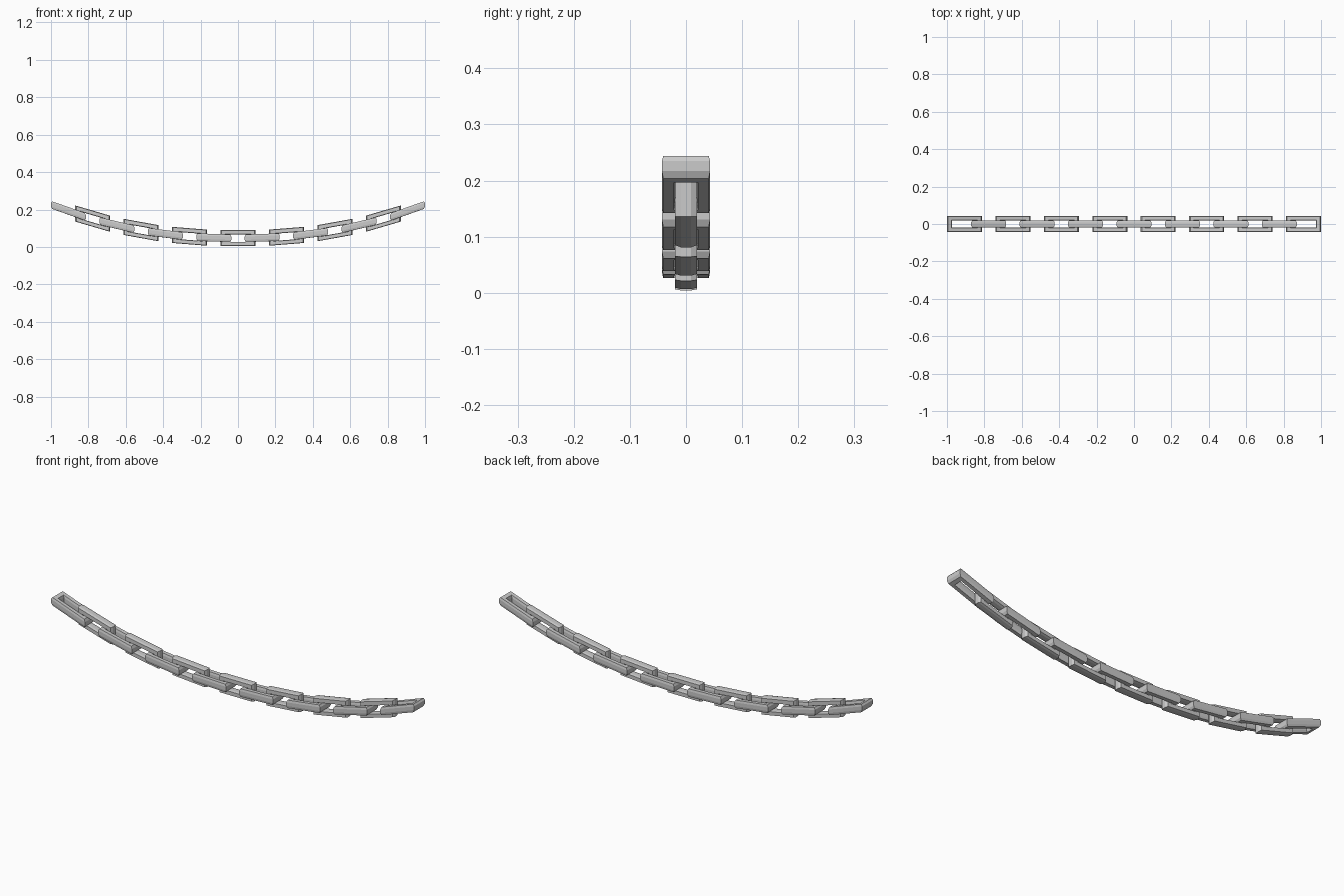
import bpy, bmesh

if "Cube" in bpy.data.objects:
    bpy.data.objects.remove(bpy.data.objects["Cube"])

COUNT, PITCH = 15, 0.1295
HALF_X, HALF_W = 0.0785, 0.0305   # centreline of the bars

# bar section: (offset along length, offset across width, depth)
SECTION = [(0.015, 0.0125, -0.009), (0.015, 0.0125, 0.009),
           (0.009, 0.0100, 0.020), (-0.009, -0.0090, 0.020),
           (-0.012, -0.0115, 0.009), (-0.012, -0.0115, -0.009),
           (-0.009, -0.0090, -0.020), (0.009, 0.0100, -0.020)]


def sag(x):
    return 0.046 + 0.18 * abs(x) ** 2.2


def make_link(name, cx, upright):
    bm = bmesh.new()
    rings = []
    # sweep the section round the four mitred corners
    for sx, sw in ((1, 1), (-1, 1), (-1, -1), (1, -1)):
        ring = []
        for du, dw, v in SECTION:
            x = cx + sx * (HALF_X + du)
            w = sw * (HALF_W + dw)
            y, z = (v, w) if upright else (w, v)
            ring.append(bm.verts.new((x, y, z + sag(x))))
        rings.append(ring)
    n = len(SECTION)
    for i in range(4):
        a, b = rings[i], rings[(i + 1) % 4]
        for j in range(n):
            k = (j + 1) % n
            bm.faces.new((a[j], b[j], b[k], a[k]))
    bmesh.ops.recalc_face_normals(bm, faces=bm.faces)
    mesh = bpy.data.meshes.new(name)
    bm.to_mesh(mesh)
    bm.free()
    bpy.context.collection.objects.link(bpy.data.objects.new(name, mesh))


# hanging chain: flat and upright links alternate
for i in range(COUNT):
    upright = i % 2 == 1
    kind = "upright_link" if upright else "flat_link"
    make_link(f"{kind}_{i + 1}", (i - COUNT // 2) * PITCH, upright)
